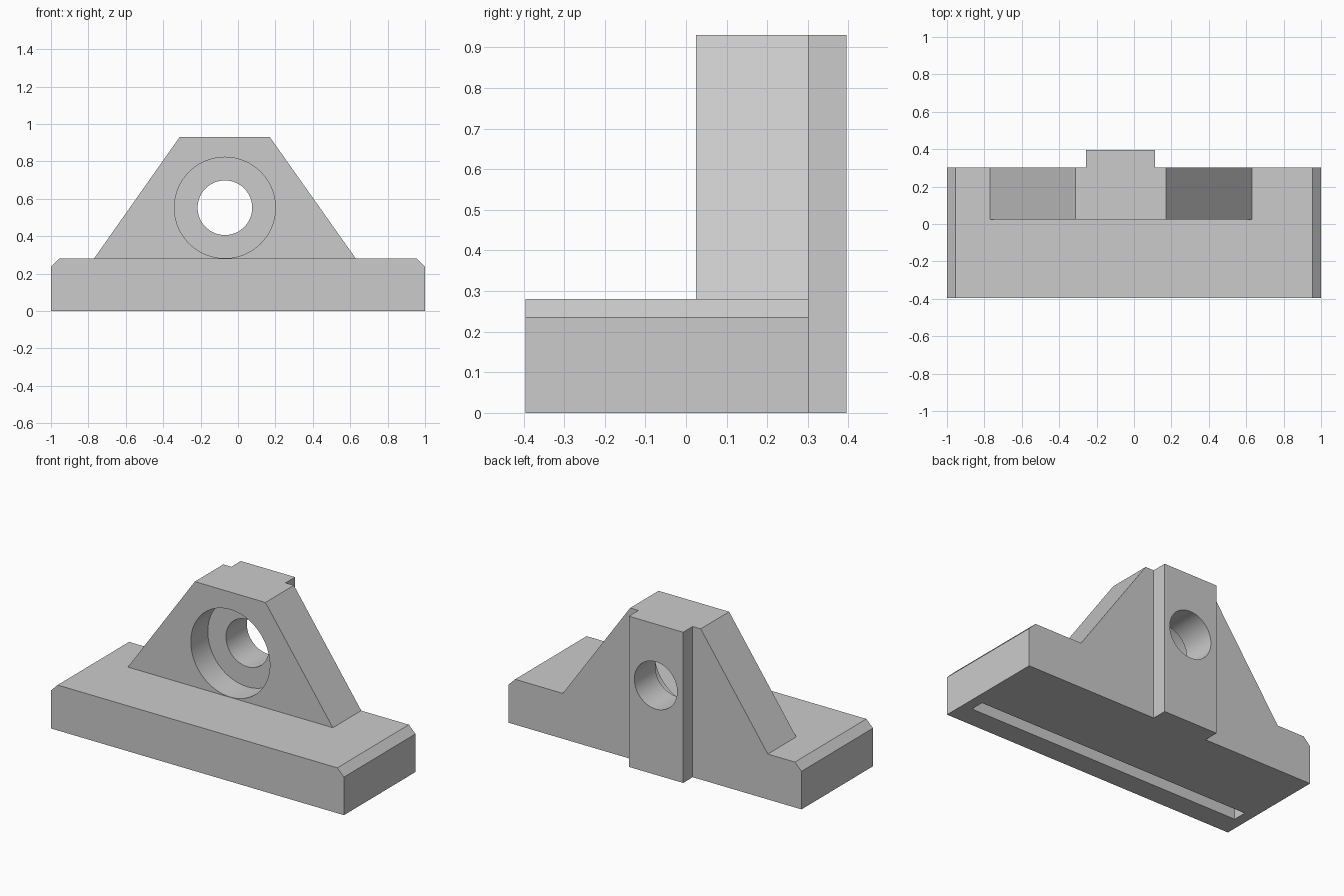
import bpy
import bmesh
import math
from mathutils import Matrix

cube = bpy.data.objects.get("Cube")
if cube:
    bpy.data.objects.remove(cube, do_unlink=True)

grey = bpy.data.materials.new("plain grey")
grey.use_nodes = True
colour = (0.6, 0.6, 0.6, 1.0)
grey.diffuse_color = colour
grey.node_tree.nodes["Principled BSDF"].inputs["Base Color"].default_value = colour


def add_object(name, bm):
    bmesh.ops.recalc_face_normals(bm, faces=bm.faces)
    mesh = bpy.data.meshes.new(name)
    bm.to_mesh(mesh)
    bm.free()
    mesh.materials.append(grey)
    obj = bpy.data.objects.new(name, mesh)
    bpy.context.collection.objects.link(obj)
    return obj


def prism(name, profile, y0, y1):
    """Extrude an x-z outline from y0 to y1."""
    bm = bmesh.new()
    face = bm.faces.new([bm.verts.new((x, y0, z)) for x, z in profile])
    new = bmesh.ops.extrude_face_region(bm, geom=[face])["geom"]
    verts = [v for v in new if isinstance(v, bmesh.types.BMVert)]
    bmesh.ops.translate(bm, verts=verts, vec=(0, y1 - y0, 0))
    return add_object(name, bm)


def box(name, x0, x1, y0, y1, z0, z1):
    return prism(name, [(x0, z0), (x1, z0), (x1, z1), (x0, z1)], y0, y1)


def bore(name, radius, y0, y1):
    """Cylinder along y on the bearing axis."""
    bm = bmesh.new()
    place = Matrix.Translation((AXIS_X, (y0 + y1) / 2, AXIS_Z)) @ Matrix.Rotation(math.pi / 2, 4, "X")
    bmesh.ops.create_cone(bm, cap_ends=True, segments=96, radius1=radius,
                          radius2=radius, depth=y1 - y0, matrix=place)
    return add_object(name, bm)


def combine(target, tool, operation):
    """Apply a boolean and discard the tool."""
    mod = target.modifiers.new(operation, "BOOLEAN")
    mod.operation = operation
    mod.solver = "EXACT"
    mod.object = tool
    graph = bpy.context.evaluated_depsgraph_get()
    result = bpy.data.meshes.new_from_object(target.evaluated_get(graph))
    target.modifiers.clear()
    target.data = result
    bpy.data.objects.remove(tool, do_unlink=True)


AXIS_X, AXIS_Z = -0.07, 0.552
FRONT, WALL, BACK, RIB_BACK = -0.395, 0.025, 0.302, 0.395
BASE_TOP, TOP, CHAMFER = 0.28, 0.93, 0.045

# Base with chamfered ends
shoulder = BASE_TOP - CHAMFER
body = prism("bearing_bracket", [
    (-1, 0), (1, 0), (1, shoulder), (1 - CHAMFER, BASE_TOP),
    (CHAMFER - 1, BASE_TOP), (-1, shoulder)], FRONT, BACK)

# Tapered upright, sunk into the base
upright = prism("upright", [
    (-0.77, 0.1), (0.63, 0.1), (0.63, BASE_TOP), (0.17, TOP),
    (-0.312, TOP), (-0.77, BASE_TOP)], WALL, BACK)
combine(body, upright, "UNION")

# Full-height rib on the back
combine(body, box("rib", -0.257, 0.113, 0.2, RIB_BACK, 0, TOP), "UNION")

# Counterbore, through hole and slot under the base
combine(body, bore("counterbore", 0.27, WALL - 0.1, WALL + 0.166), "DIFFERENCE")
combine(body, bore("through_hole", 0.146, WALL - 0.1, RIB_BACK + 0.1), "DIFFERENCE")
combine(body, box("slot", -0.935, 0.935, -0.26, -0.175, -0.1, 0.1), "DIFFERENCE")

# Merge coplanar faces, keep edges sharp and bores smooth
bm = bmesh.new()
bm.from_mesh(body.data)
bmesh.ops.remove_doubles(bm, verts=bm.verts, dist=0.0001)
bmesh.ops.dissolve_limit(bm, angle_limit=0.01, verts=bm.verts, edges=bm.edges)
bm.to_mesh(body.data)
bm.free()
body.data.materials.clear()
body.data.materials.append(grey)
for polygon in body.data.polygons:
    polygon.material_index = 0
bpy.ops.object.select_all(action="DESELECT")
body.select_set(True)
bpy.context.view_layer.objects.active = body
bpy.ops.object.shade_smooth_by_angle(angle=math.radians(30))
